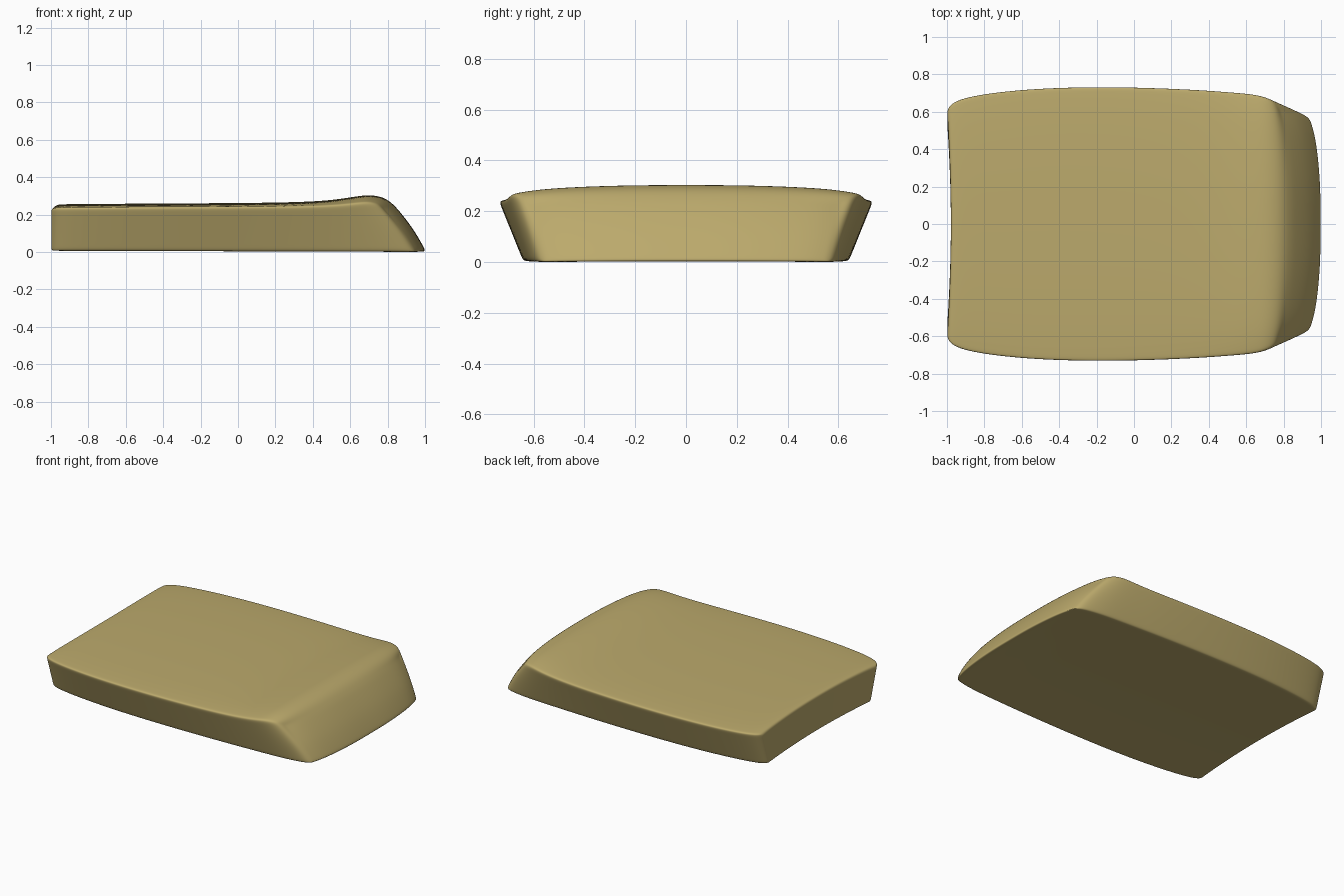
import bpy

if "Cube" in bpy.data.objects:
    bpy.data.objects.remove(bpy.data.objects["Cube"])

# Stations along the length: x at top, x at bottom, top half width, bottom half width, top height
STATIONS = [
    (-1.00, -1.00, .615, .545, .250),
    (-.965, -.965, .665, .580, .256),
    (-.80, -.80, .703, .610, .257),
    (-.50, -.50, .733, .637, .259),
    (-.10, -.10, .740, .643, .261),
    (.30, .32, .725, .633, .265),
    (.50, .53, .710, .623, .276),
    (.62, .70, .700, .615, .296),
    (.71, .83, .686, .605, .308),
    (.79, .96, .655, .585, .290),
    (.835, 1.005, .610, .555, .250),
]
ROWS = [0, .10, .5, .88, 1]                              # levels up the side
COLS = [-1, -.96, -.8, -.4, 0, .4, .8, .96, 1]           # positions across the width
NI, NJ, NK = len(STATIONS), len(ROWS), len(COLS)


def point(i, j, k):
    xt, xb, wt, wb, zt = STATIONS[i]
    r, f = ROWS[j], COLS[k]
    x = xb + (xt - xb) * r
    # ends bow in at the back and round off at the front
    x += .022 * (1 - f * f) * max(0, 1 - i / 3)
    front = max(0, 1 - (NI - 1 - i) / 3)
    x += front * (.07 * r * (1 - r) - .06 * f ** 4)
    # crowned top, slightly hollow underside
    ridge = max(0, min(1, (zt - .26) / .045))
    top = zt - .009 * f * f - (.010 + .02 * ridge) * f ** 6
    bottom = .003 * (1 - x) + .007 * (1 - f * f) * (1 - front)
    return (x, f * (wb + (wt - wb) * r), bottom + (top - bottom) * r)


# Skin of the lattice
verts, faces, index = [], [], {}


def vid(i, j, k):
    if (i, j, k) not in index:
        index[i, j, k] = len(verts)
        verts.append(point(i, j, k))
    return index[i, j, k]


def skin(na, nb, place, flip):
    for a in range(na - 1):
        for b in range(nb - 1):
            q = [place(a, b), place(a + 1, b), place(a + 1, b + 1), place(a, b + 1)]
            faces.append([vid(*p) for p in (q[::-1] if flip else q)])


for end in (0, 1):
    skin(NI, NK, lambda a, b: (a, end * (NJ - 1), b), not end)       # bottom, top
    skin(NI, NJ, lambda a, b: (a, b, end * (NK - 1)), bool(end))     # sides
    skin(NK, NJ, lambda a, b: (end * (NI - 1), b, a), not end)       # ends

mesh = bpy.data.meshes.new("cushion_slab")
mesh.from_pydata(verts, [], faces)
mesh.polygons.foreach_set("use_smooth", [True] * len(faces))
slab = bpy.data.objects.new("cushion_slab", mesh)
bpy.context.collection.objects.link(slab)
sub = slab.modifiers.new("soft_edges", 'SUBSURF')
sub.levels = sub.render_levels = 3

mat = bpy.data.materials.new("tan")
mat.diffuse_color = (.50, .40, .15, 1)
mat.use_nodes = True
mat.node_tree.nodes["Principled BSDF"].inputs["Base Color"].default_value = mat.diffuse_color
mesh.materials.append(mat)
